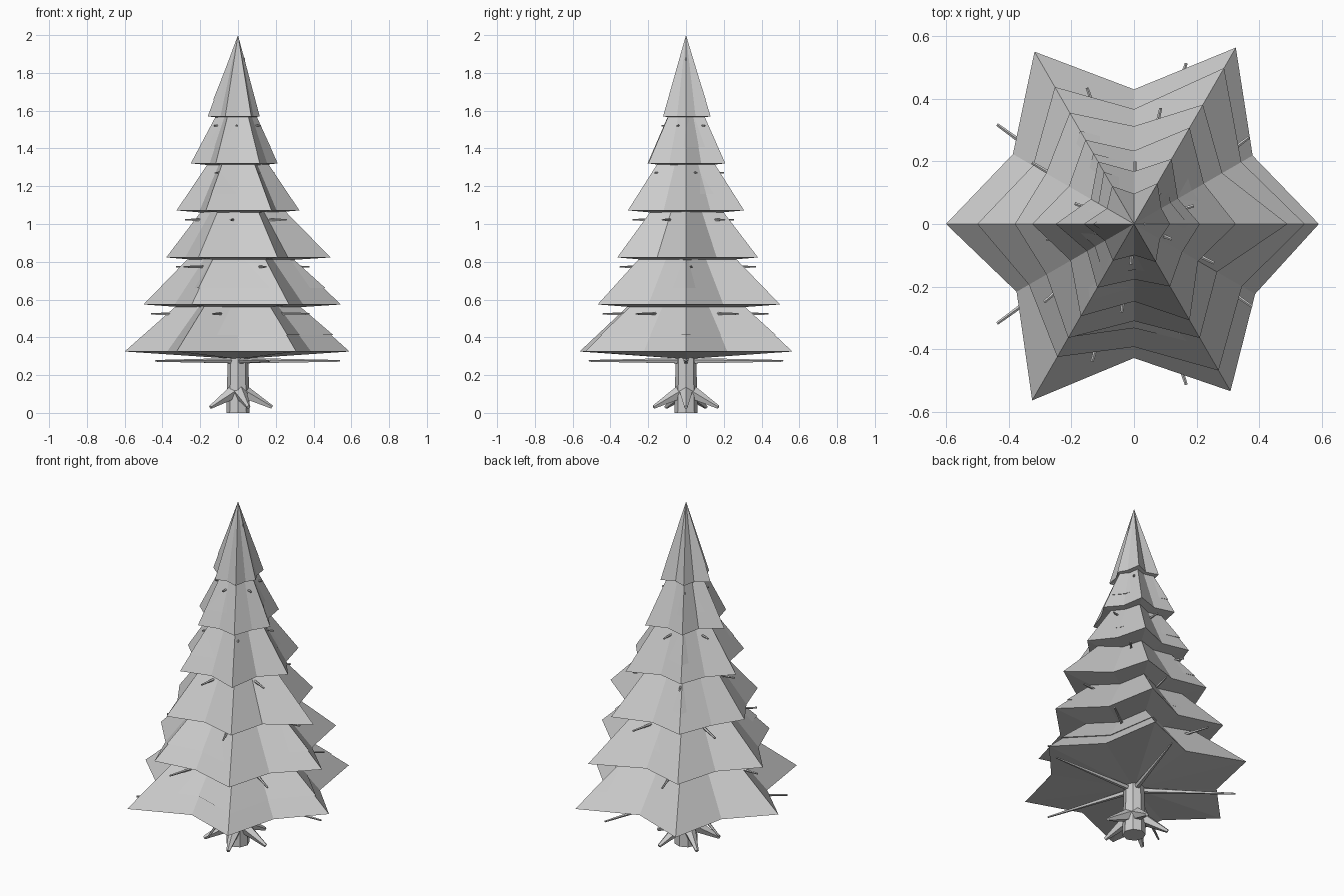
import bpy, bmesh, math, random
from mathutils import Vector

if "Cube" in bpy.data.objects:
    bpy.data.objects.remove(bpy.data.objects["Cube"])

random.seed(4)
grey = bpy.data.materials.new("plain grey")
grey.diffuse_color = (0.6, 0.6, 0.6, 1)
grey.use_nodes = True
grey.node_tree.nodes["Principled BSDF"].inputs["Base Color"].default_value = grey.diffuse_color


def finish(name, bm):
    bmesh.ops.recalc_face_normals(bm, faces=bm.faces)
    me = bpy.data.meshes.new(name)
    bm.to_mesh(me)
    bm.free()
    me.materials.append(grey)
    ob = bpy.data.objects.new(name, me)
    bpy.context.collection.objects.link(ob)


def star_skirt(name, radii, z, top, dip):
    """Closed star-shaped cone: apex, jagged rim, shallow underside."""
    bm = bmesh.new()
    apex = bm.verts.new((0, 0, top))
    base = bm.verts.new((0, 0, z - dip))
    n = len(radii)
    rim = [bm.verts.new((r * math.cos(math.tau * k / n), r * math.sin(math.tau * k / n), z))
           for k, r in enumerate(radii)]
    for k in range(n):
        a, b = rim[k], rim[(k + 1) % n]
        bm.faces.new((a, b, apex))
        bm.faces.new((b, a, base))
    finish(name, bm)


def rod(bm, p0, p1, r0, r1, sides):
    """Tapered rod between two points."""
    p0, p1 = Vector(p0), Vector(p1)
    rot = (p1 - p0).to_track_quat('Z', 'Y').to_matrix().to_4x4()
    rot.translation = (p0 + p1) / 2
    bmesh.ops.create_cone(bm, cap_ends=True, segments=sides, radius1=r0, radius2=r1,
                          depth=(p1 - p0).length, matrix=rot)


def polar(r, deg, z):
    return (r * math.cos(math.radians(deg)), r * math.sin(math.radians(deg)), z)


# Trunk
bm = bmesh.new()
rod(bm, (0, 0, 0), (0, 0, 1.75), 0.062, 0.015, 8)
finish("trunk", bm)

# Roots
bm = bmesh.new()
for k in range(5):
    rod(bm, polar(0.03, 72 * k, 0.11), polar(0.18, 72 * k, 0.03), 0.038, 0.01, 5)
finish("roots", bm)

# Foliage tiers: six tip radii each, anticlockwise from +x
tips = [(0.59, 0.65, 0.635, 0.60, 0.65, 0.616),
        (0.545, 0.575, 0.505, 0.50, 0.49, 0.54),
        (0.49, 0.44, 0.41, 0.38, 0.42, 0.42),
        (0.325, 0.355, 0.31, 0.325, 0.34, 0.355),
        (0.21, 0.24, 0.23, 0.25, 0.235, 0.23),
        (0.115, 0.15, 0.14, 0.16, 0.135, 0.14)]
for i, tip in enumerate(tips):
    z = 0.325 + 0.249 * i
    h = 2 - z if i == 5 else 0.53 - 0.015 * i
    mean = sum(tip) / 6
    radii = []
    for r in tip:
        radii += [r, mean * random.uniform(0.68, 0.77)]
    star_skirt(f"foliage_tier_{i + 1}", radii, z, z + h, 0.04 - 0.004 * i)
    # Inner layer that just breaks the surface of its tier
    inner = [r * (1 - 0.087 / h) * random.uniform(0.95, 1.03) for r in radii]
    star_skirt(f"inner_foliage_{i + 1}", inner, z + 0.087, z + h - 0.01, 0.03 - 0.003 * i)

# Bare branches, five under each tier
bm = bmesh.new()
reach = (0.54, 0.46, 0.38, 0.285, 0.2, 0.13)
turn = (0, 37, 5, 46, 17, 50)
for i in range(6):
    z = 0.275 + 0.249 * i
    for k in range(5):
        a = turn[i] + 72 * k
        rod(bm, polar(0.02, a, z), polar(reach[i], a, z), 0.016 - 0.0015 * i, 0.005, 5)
rod(bm, (0.02, 0, 1.78), (0.035, 0, 1.88), 0.006, 0.004, 5)
finish("branches", bm)
